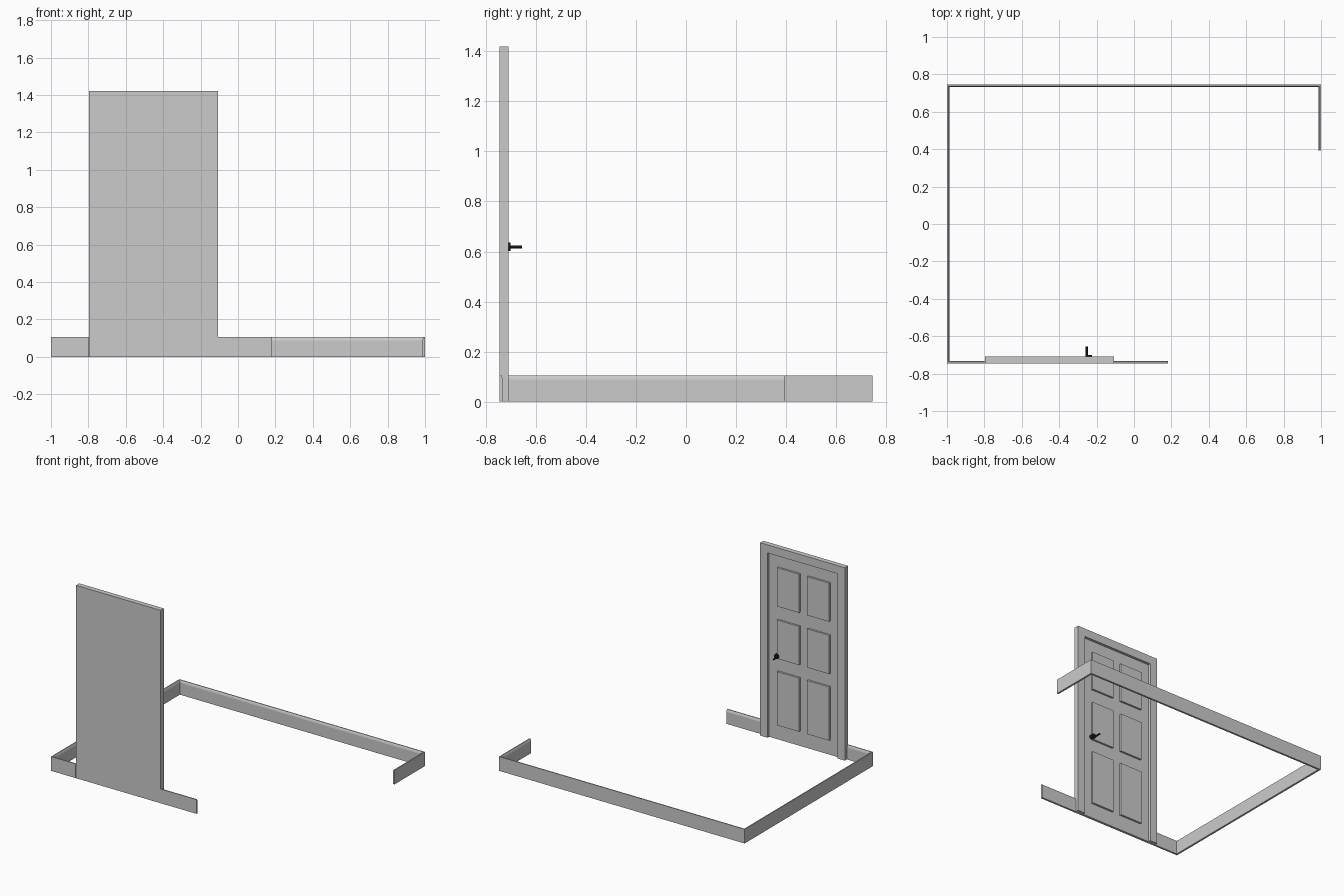
import bpy, bmesh, math
from mathutils import Vector

if "Cube" in bpy.data.objects:
    bpy.data.objects.remove(bpy.data.objects["Cube"])

BACK = -0.746            # outer plane of the door wall


def finish(name, bm):
    bmesh.ops.recalc_face_normals(bm, faces=bm.faces)
    me = bpy.data.meshes.new(name)
    bm.to_mesh(me)
    bm.free()
    ob = bpy.data.objects.new(name, me)
    bpy.context.collection.objects.link(ob)
    return ob


def prism(name, outline, y0, y1):
    """Extrude an x/z outline along y."""
    bm = bmesh.new()
    f = bm.faces.new([bm.verts.new((x, y0, z)) for x, z in outline])
    ext = bmesh.ops.extrude_face_region(bm, geom=[f])['geom']
    verts = [g for g in ext if isinstance(g, bmesh.types.BMVert)]
    bmesh.ops.translate(bm, verts=verts, vec=(0, y1 - y0, 0))
    return finish(name, bm)


def box(name, x0, x1, y0, y1, z0, z1):
    return prism(name, [(x0, z0), (x1, z0), (x1, z1), (x0, z1)], y0, y1)


def sweep(name, path, profile):
    """Sweep an (inward, z) profile along a floor path with mitred corners."""
    pts = [Vector(p) for p in path]
    right = []
    for a, b in zip(pts, pts[1:]):
        d = (b - a).normalized()
        right.append(Vector((d.y, -d.x)))
    bm = bmesh.new()
    rings = []
    for i, p in enumerate(pts):
        n0, n1 = right[max(i - 1, 0)], right[min(i, len(right) - 1)]
        miter = (n0 + n1) / (1 + n0.dot(n1))
        rings.append([bm.verts.new((*(p + miter * o), z)) for o, z in profile])
    n = len(profile)
    for r, s in zip(rings, rings[1:]):
        for k in range(n):
            bm.faces.new((r[k], r[(k + 1) % n], s[(k + 1) % n], s[k]))
    bm.faces.new(rings[0])
    bm.faces.new(rings[-1])
    return finish(name, bm)


def rod(name, x, z, y0, y1, radius, sides, mat):
    """Cylinder along y."""
    bpy.ops.mesh.primitive_cylinder_add(
        vertices=sides, radius=radius, depth=y1 - y0,
        location=(x, (y0 + y1) / 2, z), rotation=(math.pi / 2, 0, 0))
    ob = bpy.context.object
    ob.name = name
    ob.data.materials.append(mat)
    bpy.ops.object.shade_smooth_by_angle()
    return ob


# Skirting board around the room, eased at the inner top edge
skirting = [(0, 0), (0.014, 0), (0.014, 0.088), (0.011, 0.098), (0.007, 0.105), (0, 0.105)]
sweep("skirting_board_long",
      [(-0.80, BACK), (-1, BACK), (-1, 0.746), (1, 0.746), (1, 0.393)], skirting)
sweep("skirting_board_short", [(0.183, BACK), (-0.11, BACK)], skirting)

# Door casing: two jambs and a header
L, R, TOP, W = -0.797, -0.108, 1.42, 0.06
prism("door_casing",
      [(L, 0), (L, TOP), (R, TOP), (R, 0), (R - W, 0), (R - W, TOP - W),
       (L + W, TOP - W), (L + W, 0)], BACK, -0.709)

# Door leaf with six raised panels
box("door_leaf", L + W, R - W, BACK, -0.728, 0, TOP - W)
for row, (z0, z1) in zip(("bottom", "middle", "top"),
                         ((0.11, 0.505), (0.60, 0.885), (0.985, 1.27))):
    for side, x0 in (("left", -0.666), ("right", -0.421)):
        box(f"door_panel_{row}_{side}", x0, x0 + 0.181, -0.730, -0.714, z0, z1)

# Dark handle: round rose and a bar standing out from its edge
black = bpy.data.materials.new("black_metal")
black.diffuse_color = (0.01, 0.01, 0.012, 1)
black.use_nodes = True
black.node_tree.nodes["Principled BSDF"].inputs["Base Color"].default_value = black.diffuse_color
rod("handle_rose", -0.241, 0.619, -0.730, -0.701, 0.017, 24, black)
rod("handle_bar", -0.253, 0.619, -0.705, -0.656, 0.006, 16, black)
